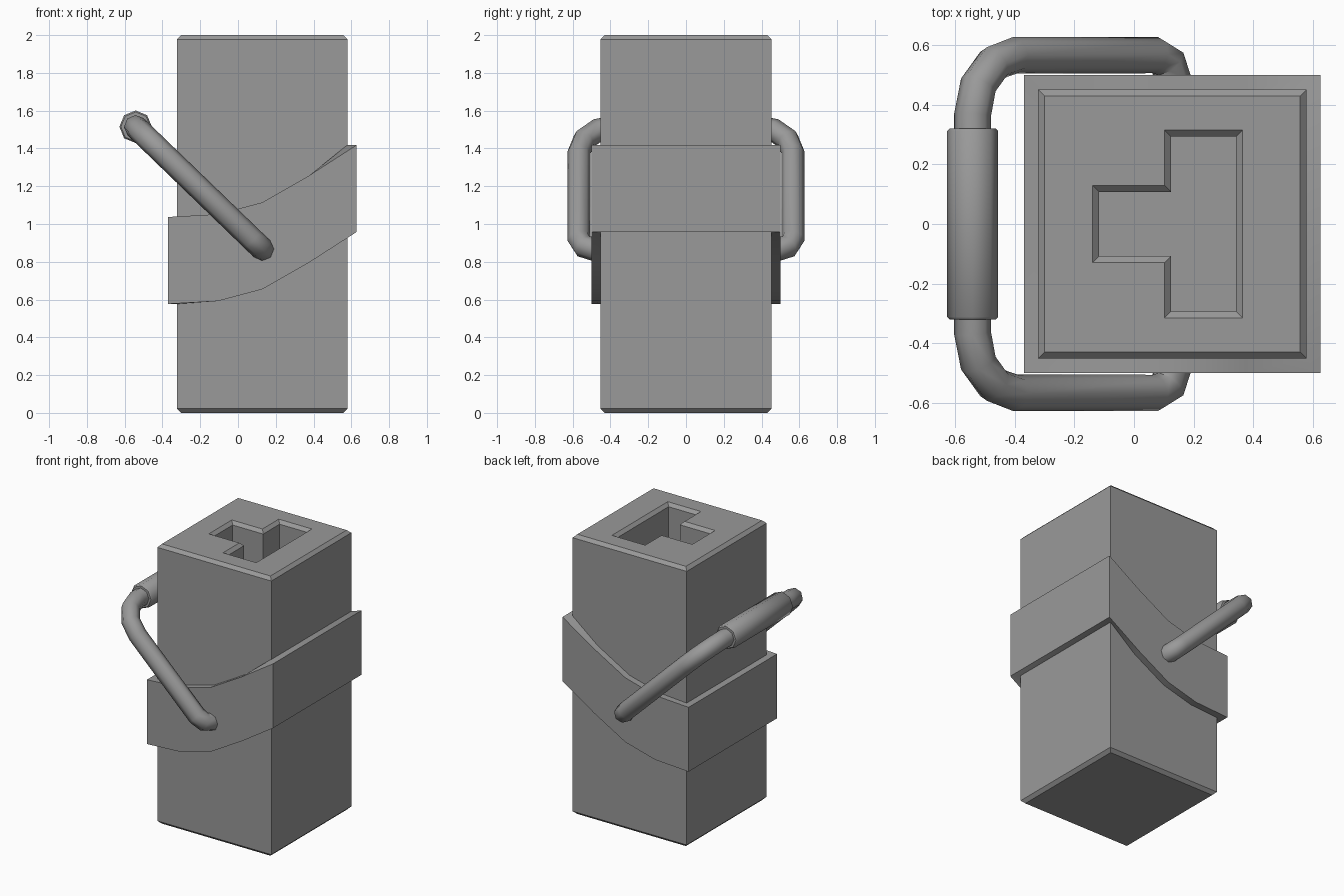
import bpy, bmesh, math
from mathutils import Vector

cube = bpy.data.objects.get("Cube")
if cube:
    bpy.data.objects.remove(cube, do_unlink=True)

grey = bpy.data.materials.new("plain grey")
grey.use_nodes = True
colour = (0.32, 0.32, 0.32, 1)
grey.diffuse_color = colour
grey.node_tree.nodes["Principled BSDF"].inputs["Base Color"].default_value = colour


def select(obj):
    bpy.ops.object.select_all(action='DESELECT')
    obj.select_set(True)
    bpy.context.view_layer.objects.active = obj


def smooth(obj, degrees):
    select(obj)
    bpy.ops.object.shade_smooth_by_angle(angle=math.radians(degrees))


def inset(points, d):
    """Mitred inset of a counter-clockwise outline."""
    result = []
    for i, p in enumerate(points):
        a = (p - points[i - 1]).normalized()
        b = (points[(i + 1) % len(points)] - p).normalized()
        n1, n2 = Vector((-a.y, a.x)), Vector((-b.y, b.x))
        result.append(p + (n1 + n2) * d / (1 + n1.dot(n2)))
    return result


def loft(name, rings, closed=False):
    """Join rings of 3D points; cap the ends, or join last to first."""
    bm = bmesh.new()
    loops = [[bm.verts.new(p) for p in ring] for ring in rings]
    n = len(loops[0])
    pairs = list(zip(loops, loops[1:]))
    if closed:
        pairs.append((loops[-1], loops[0]))
    else:
        bm.faces.new(loops[0])
        bm.faces.new(loops[-1])
    for lo, hi in pairs:
        for i in range(n):
            j = (i + 1) % n
            bm.faces.new((lo[i], lo[j], hi[j], hi[i]))
    bmesh.ops.recalc_face_normals(bm, faces=bm.faces)
    mesh = bpy.data.meshes.new(name)
    bm.to_mesh(mesh)
    bm.free()
    mesh.materials.append(grey)
    obj = bpy.data.objects.new(name, mesh)
    bpy.context.collection.objects.link(obj)
    return obj


def level(points, z):
    return [(p.x, p.y, z) for p in points]


def outline(coords):
    return [Vector(c) for c in coords]


# Chamfered square post
CH = 0.022
plan = outline([(-0.322, -0.452), (0.58, -0.452), (0.58, 0.452), (-0.322, 0.452)])
small = inset(plan, CH)
body = loft("body", [level(small, 0), level(plan, CH),
                     level(plan, 2 - CH), level(small, 2)])

# T-shaped socket with a chamfered rim, cut into the top
socket = outline([(-0.14, -0.13), (0.102, -0.13), (0.102, -0.315), (0.365, -0.315),
                  (0.365, 0.315), (0.102, 0.315), (0.102, 0.13), (-0.14, 0.13)])
bore = inset(socket, CH)
cutter = loft("socket_cutter", [level(bore, 1.6), level(bore, 2 - CH),
                                level(socket, 2), level(socket, 2.1)])
cutter.hide_render = True
cut = body.modifiers.new("socket", 'BOOLEAN')
cut.operation = 'DIFFERENCE'
cut.solver = 'EXACT'
cut.object = cutter
select(body)
bpy.ops.object.modifier_apply(modifier=cut.name)
bpy.data.objects.remove(cutter, do_unlink=True)

# Curved band around the post, rising toward +x
curve = [(-0.37, 0.577), (-0.105, 0.592), (0.13, 0.655), (0.375, 0.795), (0.627, 0.957)]
both = [(x, -0.5, z) for x, z in curve] + [(x, 0.5, z) for x, z in reversed(curve)]
band_plan = outline([(x, y) for x, y, z in both])


def band_ring(d, rise):
    return [(p.x, p.y, c[2] + rise) for p, c in zip(inset(band_plan, d), both)]


HEIGHT = 0.46
band = loft("band", [band_ring(0, 0), band_ring(0, HEIGHT),
                     band_ring(0.05, HEIGHT), band_ring(0.05, 0)], closed=True)
smooth(band, 40)

# Bail handle: rounded U swept in a tilted plane
pivot, top = Vector((0.13, 0, 0.866)), Vector((-0.542, 0, 1.515))
along = (top - pivot).normalized()
length, side = (top - pivot).length, 0.567


def arc(s, y, r, start, end, steps):
    angles = [start + (end - start) * i / steps for i in range(steps + 1)]
    return [(s + r * math.cos(a), y + r * math.sin(a)) for a in angles]


R1, R2 = 0.08, 0.2
half = [(0, 0.455)]
half += arc(R1, side - R1, R1, math.pi, math.pi / 2, 2)
half += arc(length - R2, side - R2, R2, math.pi / 2, 0, 3)
path = half + [(s, -y) for s, y in reversed(half)]
data = bpy.data.curves.new("handle", 'CURVE')
data.dimensions = '3D'
data.bevel_depth = 0.062
data.bevel_resolution = 2
data.use_fill_caps = True
spline = data.splines.new('POLY')
spline.points.add(len(path) - 1)
for point, (s, y) in zip(spline.points, path):
    point.co = (*(pivot + along * s + Vector((0, y, 0))), 1)
data.materials.append(grey)
handle = bpy.data.objects.new("handle", data)
bpy.context.collection.objects.link(handle)
select(handle)
bpy.ops.object.convert(target='MESH')
smooth(bpy.context.object, 50)


# Octagonal grip sleeve with chamfered ends
def octagon(r, y):
    turns = [i * math.tau / 8 for i in range(8)]
    return [(top.x + r * math.cos(a), y, top.z + r * math.sin(a)) for a in turns]


grip = loft("grip", [octagon(0.078, -0.32), octagon(0.086, -0.312),
                     octagon(0.086, 0.312), octagon(0.078, 0.32)])
smooth(grip, 46)
